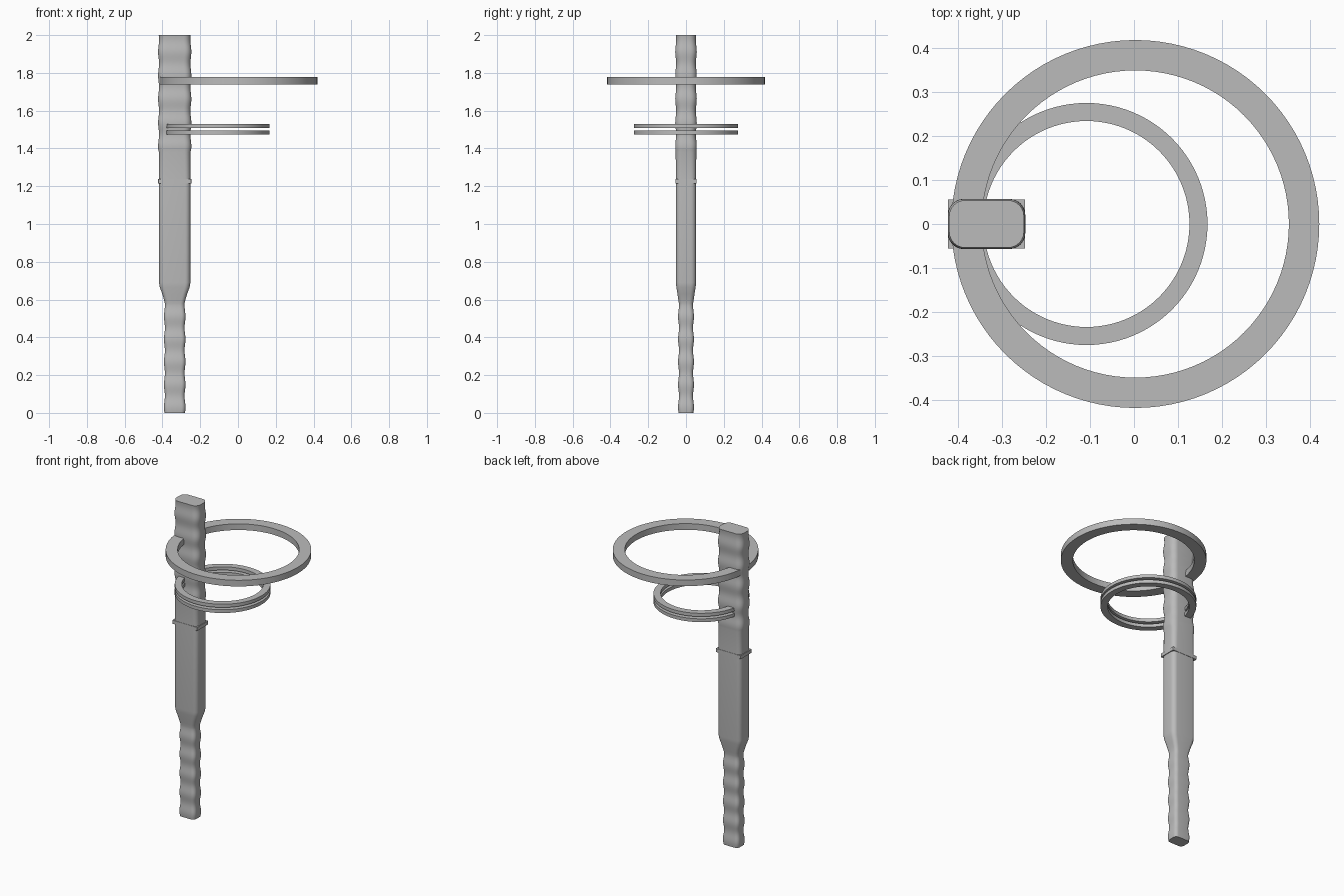
import bpy, bmesh, math

if "Cube" in bpy.data.objects:
    bpy.data.objects.remove(bpy.data.objects["Cube"])

grey = bpy.data.materials.new("plain grey")
grey.diffuse_color = (0.5, 0.5, 0.5, 1)
grey.use_nodes = True
grey.node_tree.nodes["Principled BSDF"].inputs["Base Color"].default_value = grey.diffuse_color
POST_X = -0.335


def finish(name, bm, angle=30):
    bmesh.ops.recalc_face_normals(bm, faces=bm.faces)
    mesh = bpy.data.meshes.new(name)
    bm.to_mesh(mesh)
    bm.free()
    mesh.materials.append(grey)
    ob = bpy.data.objects.new(name, mesh)
    bpy.context.collection.objects.link(ob)
    bpy.ops.object.select_all(action='DESELECT')
    ob.select_set(True)
    bpy.context.view_layer.objects.active = ob
    bpy.ops.object.shade_smooth_by_angle(angle=math.radians(angle))
    return ob


def rounded_rect(hx, hy, r, steps=6):
    pts = []
    for q, (sx, sy) in enumerate(((1, 1), (-1, 1), (-1, -1), (1, -1))):
        for i in range(steps + 1):
            a = math.pi / 2 * (q + i / steps)
            pts.append((sx * (hx - r) + r * math.cos(a), sy * (hy - r) + r * math.sin(a)))
    return pts


def loft(name, sections):
    bm = bmesh.new()
    rings = [[bm.verts.new((POST_X + x, y, z)) for x, y in rounded_rect(hx, hy, r)]
             for z, hx, hy, r in sections]
    n = len(rings[0])
    for a, b in zip(rings, rings[1:]):
        for i in range(n):
            bm.faces.new((a[i], a[(i + 1) % n], b[(i + 1) % n], b[i]))
    bm.faces.new(rings[0][::-1])
    bm.faces.new(rings[-1])
    return finish(name, bm)


def ring(name, cx, outer, inner, z0, z1, n=96):
    bm = bmesh.new()
    loops = []
    for r, z in ((outer, z0), (outer, z1), (inner, z1), (inner, z0)):
        loops.append([bm.verts.new((cx + r * math.cos(2 * math.pi * i / n),
                                    r * math.sin(2 * math.pi * i / n), z)) for i in range(n)])
    for k in range(4):
        a, b = loops[k], loops[(k + 1) % 4]
        for i in range(n):
            bm.faces.new((a[i], a[(i + 1) % n], b[(i + 1) % n], b[i]))
    return finish(name, bm)


# Post: rippled narrow grip, flare, plain middle, rippled top
sections = []
for i in range(49):
    z = 0.58 * i / 48
    w = 0.0025 * math.sin(2 * math.pi * z / 0.12)
    sections.append((z, 0.0545 + w, 0.0395 + w, 0.022))
sections += [(0.60, 0.057, 0.041, 0.022), (0.63, 0.066, 0.045, 0.024),
             (0.665, 0.079, 0.051, 0.027), (0.69, 0.083, 0.0535, 0.028),
             (1.22, 0.083, 0.0535, 0.028), (1.38, 0.083, 0.0545, 0.032)]
for i in range(1, 49):
    z = 1.38 + 0.62 * i / 48
    w = 0.0025 * math.sin(2 * math.pi * (z - 1.38) / 0.125)
    sections.append((z, 0.0855 + w, 0.0545 + w, 0.036))
loft("post", sections)

# Thin square-cornered band around the post
loft("post_band", [(1.215, 0.0875, 0.0555, 0.001), (1.237, 0.0875, 0.0555, 0.001)])

# Large upper hoop and pair of small hoops
ring("large_hoop", 0.003, 0.418, 0.349, 1.738, 1.777)
for i, z in enumerate((1.473, 1.508)):
    ring(f"small_hoop_{i + 1}", -0.108, 0.275, 0.234, z, z + 0.021)
